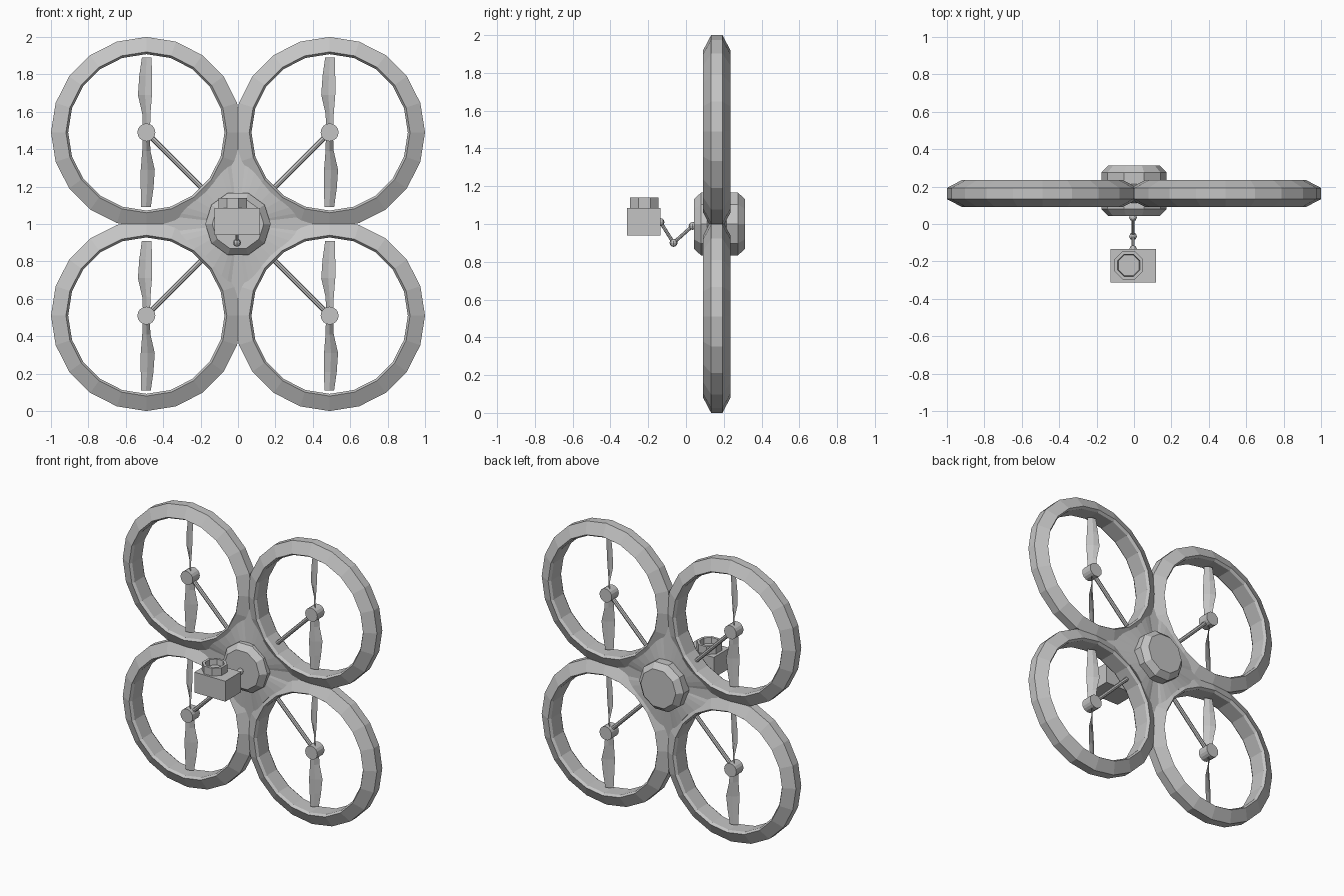
import bpy, bmesh, math
from mathutils import Vector

if "Cube" in bpy.data.objects:
    bpy.data.objects.remove(bpy.data.objects["Cube"])

grey = bpy.data.materials.new("light_grey")
grey.diffuse_color = (0.55, 0.55, 0.55, 1)
grey.use_nodes = True
grey.node_tree.nodes["Principled BSDF"].inputs["Base Color"].default_value = grey.diffuse_color
YC, C = 0.163, 0.49          # depth of the rotor plane, rotor offset
HUB = Vector((0, YC, 1))


def finish(name, bm):
    bmesh.ops.remove_doubles(bm, verts=bm.verts, dist=1e-5)
    bmesh.ops.recalc_face_normals(bm, faces=bm.faces)
    me = bpy.data.meshes.new(name)
    bm.to_mesh(me)
    bm.free()
    me.materials.append(grey)
    ob = bpy.data.objects.new(name, me)
    bpy.context.collection.objects.link(ob)
    return ob


def lathe(name, profile, centre, n, phase=0, closed=False, axis='Y'):
    """Turn a (radius, height) profile about an axis; open profiles get caps."""
    bm = bmesh.new()
    rows = []
    for r, h in profile:
        row = []
        for i in range(n):
            a = phase + math.tau * i / n
            u, v = r * math.cos(a), r * math.sin(a)
            p = (u, h, v) if axis == 'Y' else (u, v, h)
            row.append(bm.verts.new(Vector(p) + Vector(centre)))
        rows.append(row)
    m = len(rows)
    for k in range(m if closed else m - 1):
        a, b = rows[k], rows[(k + 1) % m]
        for i in range(n):
            j = (i + 1) % n
            bm.faces.new((a[i], a[j], b[j], b[i]))
    if not closed:
        bm.faces.new(rows[0])
        bm.faces.new(rows[-1])
    return finish(name, bm)


def rod(name, a, b, r, n=8):
    a, b = Vector(a), Vector(b)
    bm = bmesh.new()
    bmesh.ops.create_cone(bm, cap_ends=True, segments=n, radius1=r, radius2=r, depth=(b - a).length)
    bm.transform((b - a).to_track_quat('Z', 'Y').to_matrix().to_4x4())
    bmesh.ops.translate(bm, verts=bm.verts, vec=(a + b) / 2)
    return finish(name, bm)


def ball(name, p, r):
    bm = bmesh.new()
    bmesh.ops.create_uvsphere(bm, u_segments=8, v_segments=6, radius=r)
    bmesh.ops.translate(bm, verts=bm.verts, vec=p)
    return finish(name, bm)


def propeller(name, centre):
    """Two twisted blades, the second one turned by half a circle."""
    bm = bmesh.new()
    # distance, left edge, right edge, pitch depth
    sections = [(0.02, -0.018, 0.02, 0.020), (0.10, -0.022, 0.022, 0.022),
                (0.20, -0.045, 0.030, 0.022), (0.30, -0.038, 0.030, 0.015),
                (0.40, -0.024, 0.028, 0.010)]
    for s in (1, -1):
        rows = []
        for d, l, r, p in sections:
            m = (l + r) / 2
            pts = [(l, p), (m, -0.007), (r, -p), (m, 0.007)]
            rows.append([bm.verts.new(Vector((s * x, y, s * d)) + Vector(centre)) for x, y in pts])
        for a, b in zip(rows, rows[1:]):
            for i in range(4):
                j = (i + 1) % 4
                bm.faces.new((a[i], a[j], b[j], b[i]))
        bm.faces.new(rows[0])
        bm.faces.new(rows[-1])
    return finish(name, bm)


# four rotors: guard ring, arm, motor and propeller
ring = [(0.51, -0.03), (0.51, 0.03), (0.43, 0.072), (0.418, 0.055), (0.418, -0.055), (0.43, -0.072)]
for sx, side in ((-1, "left"), (1, "right")):
    for sz, level in ((-1, "lower"), (1, "upper")):
        tag = f"{level}_{side}"
        c = HUB + Vector((sx * C, 0, sz * C))
        lathe("guard_ring_" + tag, ring, c, 20, closed=True)
        rod("arm_" + tag, HUB, c, 0.014)
        lathe("motor_" + tag, [(0.048, -0.04), (0.048, 0.04)], c, 16)
        propeller("propeller_" + tag, c)

# web filling the gap between the rings
bm = bmesh.new()
star = []
for q in range(4):
    turn = q * math.pi / 2
    for k in range(9):
        t = k / 8
        a = math.radians(260 - 70 * t)
        u, v = C + 0.45 * math.cos(a), C + 0.45 * math.sin(a)
        h = 0.032 + 0.033 * math.sin(math.pi * t)
        star.append((u * math.cos(turn) - v * math.sin(turn), h,
                     u * math.sin(turn) + v * math.cos(turn)))
front = [bm.verts.new(HUB + Vector((x, -h, z))) for x, h, z in star]
back = [bm.verts.new(HUB + Vector((x, h, z))) for x, h, z in star]
mid_f, mid_b = (bm.verts.new(HUB + Vector((0, s * 0.065, 0))) for s in (-1, 1))
for i in range(len(star)):
    j = (i + 1) % len(star)
    bm.faces.new((mid_f, front[i], front[j]))
    bm.faces.new((mid_b, back[j], back[i]))
    bm.faces.new((front[i], back[i], back[j], front[j]))
finish("frame_web", bm)

# bevelled central hub
lathe("hub", [(0.138, 0.042), (0.175, 0.08), (0.175, 0.275), (0.138, 0.312)], (0, 0, 1), 10)

# jointed camera bracket
X = -0.005
joints = [(X, 0.035, 0.99), (X, -0.066, 0.90), (X, -0.135, 1.01)]
for i, p in enumerate(joints):
    ball(f"bracket_joint_{i}", p, 0.021)
for i in (0, 1):
    rod(f"bracket_rod_{i}", joints[i], joints[i + 1], 0.009)

# camera box with an upward lens, recessed at the end
bm = bmesh.new()
bmesh.ops.create_cube(bm, size=1)
bmesh.ops.scale(bm, verts=bm.verts, vec=(0.243, 0.177, 0.145))
bmesh.ops.translate(bm, verts=bm.verts, vec=(-0.003, -0.2235, 1.0125))
finish("camera_box", bm)
lathe("camera_lens", [(0.083, 1.08), (0.083, 1.14), (0.064, 1.14), (0.060, 1.10)],
      (-0.028, -0.221, 0), 8, phase=math.pi / 8, axis='Z')
